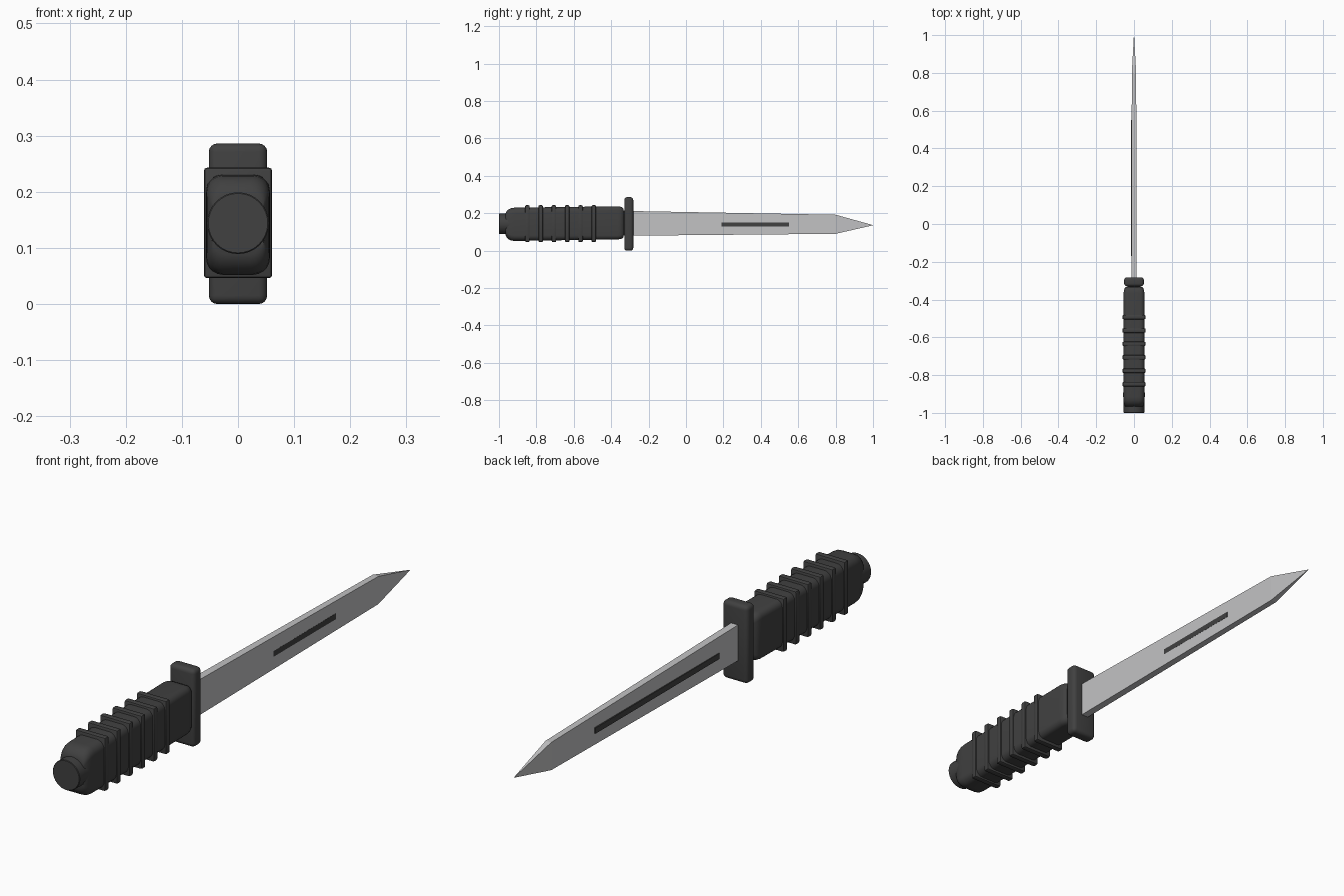
import bpy, bmesh, math

if "Cube" in bpy.data.objects:
    bpy.data.objects.remove(bpy.data.objects["Cube"])


def material(name, color):
    m = bpy.data.materials.new(name)
    m.diffuse_color = (*color, 1)
    m.use_nodes = True
    m.node_tree.nodes["Principled BSDF"].inputs["Base Color"].default_value = m.diffuse_color
    return m


dark = material("dark_rubber", (0.052, 0.052, 0.052))
steel = material("light_steel", (0.54, 0.54, 0.55))


def finish(name, bm, mat, smooth=True):
    bmesh.ops.recalc_face_normals(bm, faces=bm.faces)
    me = bpy.data.meshes.new(name)
    bm.to_mesh(me)
    bm.free()
    me.materials.append(mat)
    ob = bpy.data.objects.new(name, me)
    bpy.context.collection.objects.link(ob)
    if smooth:
        bpy.ops.object.select_all(action='DESELECT')
        ob.select_set(True)
        bpy.context.view_layer.objects.active = ob
        bpy.ops.object.shade_smooth_by_angle(angle=math.radians(35))
    return ob


def loft(name, rings, mat, smooth=True):
    """Skin a list of rings of points and cap both ends."""
    bm = bmesh.new()
    loops = [[bm.verts.new(p) for p in r] for r in rings]
    n = len(loops[0])
    for a, b in zip(loops, loops[1:]):
        for i in range(n):
            j = (i + 1) % n
            bm.faces.new((a[i], a[j], b[j], b[i]))
    bm.faces.new(loops[0])
    bm.faces.new(loops[-1])
    bmesh.ops.remove_doubles(bm, verts=bm.verts, dist=1e-6)
    return finish(name, bm, mat, smooth)


def rounded_ring(y, hx, lo, hi, r, seg=5):
    """Rounded rectangle in the xz plane."""
    cz, hz = (lo + hi) / 2, (hi - lo) / 2
    pts = []
    for k, (sx, sz) in enumerate(((1, 1), (-1, 1), (-1, -1), (1, -1))):
        for i in range(seg + 1):
            a = math.pi / 2 * (k + i / seg)
            pts.append((sx * (hx - r) + r * math.cos(a), y,
                        cz + sz * (hz - r) + r * math.sin(a)))
    return pts


def box(name, x, y, z, mat, bevel=0.0, segments=3):
    bm = bmesh.new()
    bmesh.ops.create_cube(bm, size=1)
    for v in bm.verts:
        for i, (lo, hi) in enumerate((x, y, z)):
            v.co[i] = lo if v.co[i] < 0 else hi
    if bevel:
        bmesh.ops.bevel(bm, geom=bm.edges[:], offset=bevel, segments=segments,
                        profile=0.5, affect='EDGES')
    return finish(name, bm, mat, bevel > 0)


# Grip: rounded body with softened ends
grip = [(-0.966, 0.046, 0.088, 0.196, 0.025),
        (-0.960, 0.050, 0.073, 0.210, 0.028),
        (-0.948, 0.054, 0.061, 0.221, 0.030),
        (-0.934, 0.056, 0.054, 0.228, 0.030),
        (-0.915, 0.057, 0.052, 0.230, 0.030),
        (-0.365, 0.055, 0.060, 0.237, 0.022),
        (-0.350, 0.053, 0.062, 0.235, 0.022),
        (-0.340, 0.049, 0.066, 0.231, 0.021),
        (-0.333, 0.042, 0.073, 0.224, 0.020)]
loft("grip", [rounded_ring(*g) for g in grip], dark)

# Grip ribs
for i in range(6):
    y = -0.848 + i * 0.071
    box(f"grip_rib_{i + 1}", (-0.061, 0.061), (y - 0.012, y + 0.012),
        (0.046, 0.243), dark, 0.006, 2)

# Round pommel
pommel = [(-1.0, 0.053), (-0.998, 0.055), (-0.92, 0.055)]
loft("pommel", [[(r * math.cos(math.tau * i / 32), y, 0.144 + r * math.sin(math.tau * i / 32))
                 for i in range(32)] for y, r in pommel], dark)

# Neck between grip and guard, and the guard itself
box("neck", (-0.035, 0.035), (-0.36, -0.31), (0.08, 0.215), dark)
box("guard", (-0.052, 0.052), (-0.33, -0.282), (0, 0.286), dark, 0.015, 4)

# Blade: tapered bar ending in a point
blade = [(-0.30, 0.0142, 0.080, 0.212),
         (0.80, 0.0115, 0.090, 0.192),
         (1.00, 0.0006, 0.1355, 0.1365)]
loft("blade", [[(-h, y, lo), (h, y, lo), (h, y, hi), (-h, y, hi)]
               for y, h, lo, hi in blade], steel, False)

# Dark strip through the blade, standing slightly proud
box("blade_strip", (-0.017, 0.0130), (-0.17, 0.55), (0.130, 0.151), dark)
